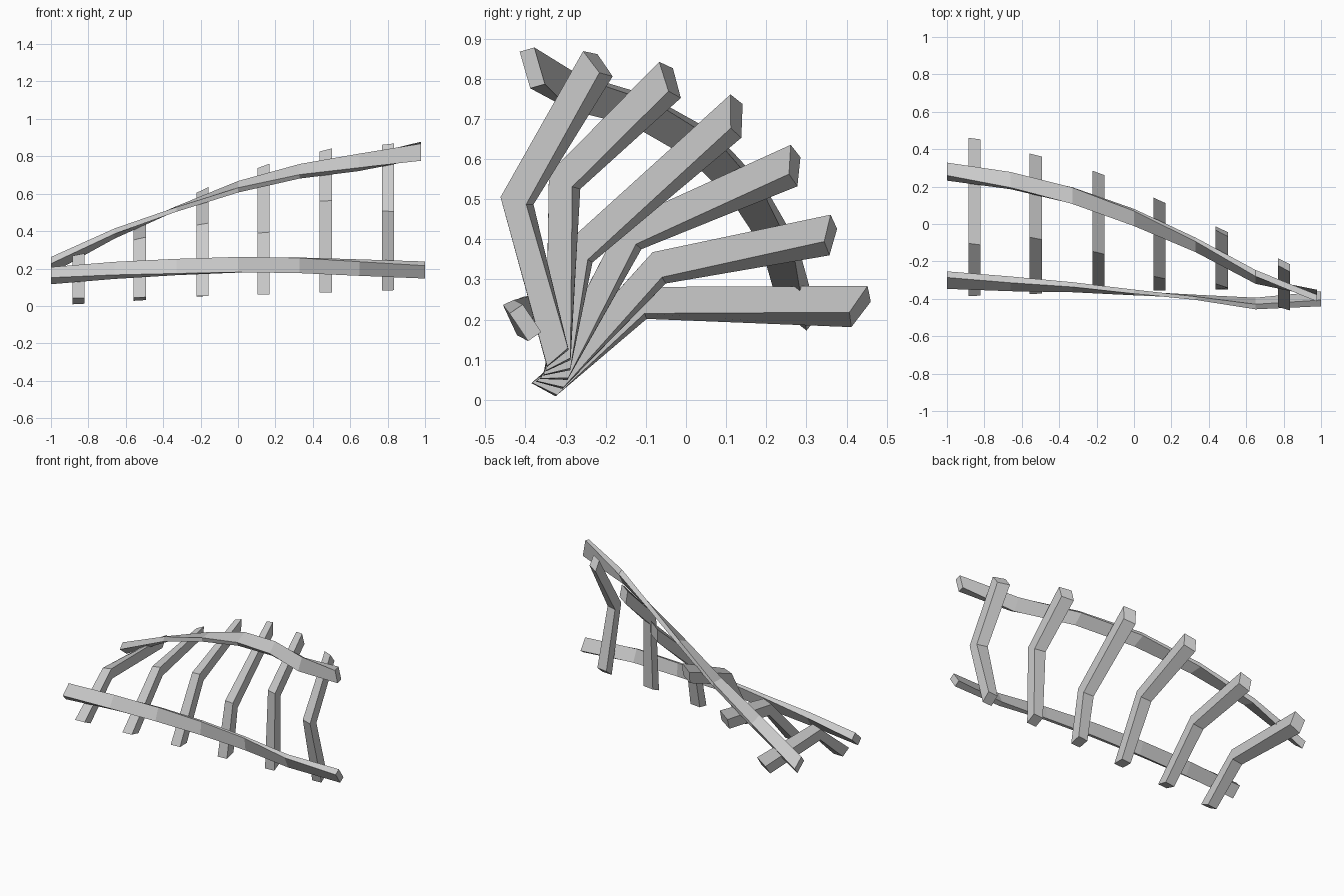
import bpy, bmesh
from math import radians, sin, cos


def loft(name, sections):
    """Closed solid through a list of four-cornered sections."""
    bm = bmesh.new()
    rings = [[bm.verts.new(p) for p in s] for s in sections]
    for a, b in zip(rings, rings[1:]):
        for i in range(4):
            j = (i + 1) % 4
            bm.faces.new((a[i], a[j], b[j], b[i]))
    bm.faces.new(rings[0])
    bm.faces.new(rings[-1])
    bmesh.ops.recalc_face_normals(bm, faces=bm.faces)
    me = bpy.data.meshes.new(name)
    bm.to_mesh(me)
    bm.free()
    ob = bpy.data.objects.new(name, me)
    bpy.context.collection.objects.link(ob)
    return ob


# Every rib is one bent profile, twisted about a lengthwise axis near its foot
PIVOT_Y, PIVOT_Z = -0.396, 0.091
HALF = 0.0325


def twist(x, p):
    t = radians(40.5) * (x - 0.834)
    return (x, PIVOT_Y + p[0] * cos(t) - p[1] * sin(t),
            PIVOT_Z + p[0] * sin(t) + p[1] * cos(t))


def polar(deg, r):
    return (r * cos(radians(deg)), r * sin(radians(deg)))


# x, knee x, knee height, outer and inner tip radius
ribs = [
    (0.802, -0.034, 0.405, 0.79, 0.746),
    (0.469, -0.025, 0.463, 0.82, 0.764),
    (0.137, -0.014, 0.308, 0.84, 0.775),
    (-0.19, -0.016, 0.411, 0.853, 0.805),
    (-0.525, -0.006, 0.407, 0.842, 0.80),
    (-0.853, -0.032, 0.327, 0.87, 0.813),
]
for n, (x, kx, kz, ro, ri) in enumerate(ribs, 1):
    profile = [((0.05, -0.007), (0.102, 0.038)),
               ((kx - 0.032, kz + 0.009), (kx + 0.032, kz - 0.009)),
               (polar(79.8, ro), polar(76, ri))]
    loft(f"rib_{n}", [[twist(x + HALF, o), twist(x + HALF, i),
                       twist(x - HALF, i), twist(x - HALF, o)]
                      for o, i in profile])


# Twisting planks that tie the ribs together
def plank(name, rows):
    sections = []
    for x, y, z, deg, w, t in rows:
        c, s = cos(radians(deg)), sin(radians(deg))
        sections.append([(x, y + a * w / 2 * c - b * t / 2 * s,
                          z + a * w / 2 * s + b * t / 2 * c)
                         for a, b in ((-1, -1), (1, -1), (1, 1), (-1, 1))])
    loft(name, sections)


# x, y, z, angle of the wide side, width, thickness
plank("lower_stringer", [
    (-1.0, -0.300, 0.162, 43, 0.083, 0.048),
    (-0.66, -0.320, 0.190, 57, 0.083, 0.040),
    (-0.33, -0.338, 0.208, 70, 0.083, 0.027),
    (0.0, -0.366, 0.220, 84, 0.082, 0.022),
    (0.33, -0.392, 0.217, 97, 0.082, 0.018),
    (0.65, -0.425, 0.205, 115, 0.083, 0.030),
    (1.0, -0.400, 0.192, 124, 0.083, 0.040)])
plank("upper_stringer", [
    (-1.0, 0.280, 0.217, -38, 0.087, 0.045),
    (-0.66, 0.232, 0.387, -17, 0.087, 0.030),
    (-0.33, 0.152, 0.518, 3, 0.088, 0.025),
    (0.0, 0.035, 0.637, 24, 0.088, 0.028),
    (0.33, -0.112, 0.720, 45, 0.080, 0.030),
    (0.65, -0.283, 0.768, 62, 0.085, 0.038),
    (0.978, -0.383, 0.827, 106, 0.095, 0.038)])
